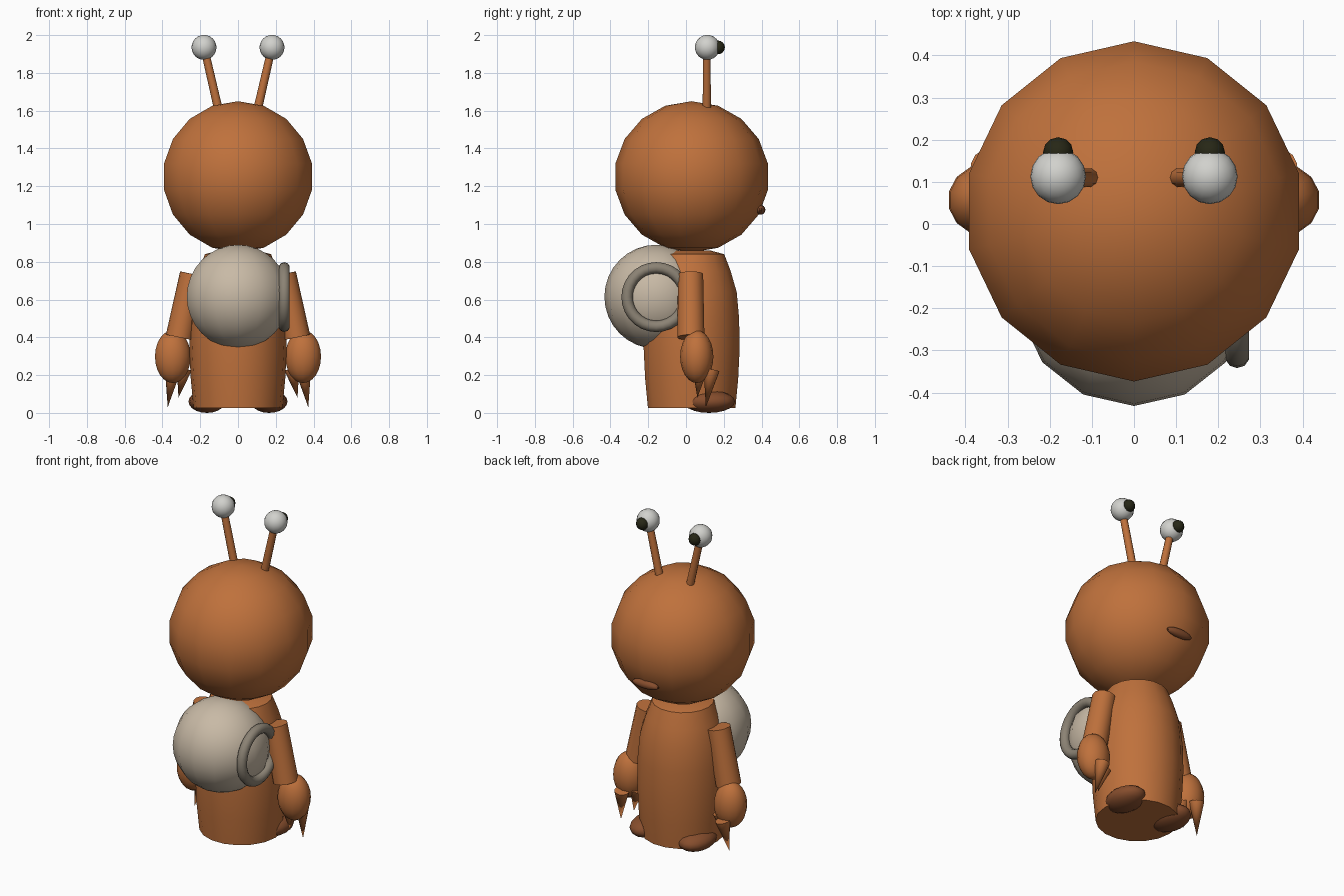
import bpy, bmesh
from math import pi, cos, sin, radians
from mathutils import Vector, Matrix

cube = bpy.data.objects.get("Cube")
if cube:
    bpy.data.objects.remove(cube)


def material(name, rgb):
    m = bpy.data.materials.new(name)
    m.use_nodes = True
    m.diffuse_color = (*rgb, 1)
    m.node_tree.nodes["Principled BSDF"].inputs["Base Color"].default_value = (*rgb, 1)
    return m


ORANGE = material("orange_skin", (0.52, 0.165, 0.045))
BROWN = material("dark_brown", (0.24, 0.075, 0.026))
SHELL = material("shell_beige", (0.58, 0.49, 0.38))
RIM = material("rim_grey", (0.26, 0.225, 0.175))
WHITE = material("eye_white", (0.64, 0.64, 0.61))
BLACK = material("pupil_black", (0.02, 0.02, 0.008))


def finish(bm, name, mat):
    bmesh.ops.recalc_face_normals(bm, faces=bm.faces)
    mesh = bpy.data.meshes.new(name)
    bm.to_mesh(mesh)
    bm.free()
    mesh.materials.append(mat)
    ob = bpy.data.objects.new(name, mesh)
    bpy.context.collection.objects.link(ob)
    bpy.ops.object.select_all(action='DESELECT')
    ob.select_set(True)
    bpy.context.view_layer.objects.active = ob
    bpy.ops.object.shade_smooth_by_angle(angle=radians(40))
    return ob


def ball(name, mat, centre, radii, segments=14, rings=9):
    bm = bmesh.new()
    bmesh.ops.create_uvsphere(bm, u_segments=segments, v_segments=rings, radius=1)
    bm.transform(Matrix.Translation(centre) @ Matrix.Diagonal((*radii, 1)))
    return finish(bm, name, mat)


def rod(name, mat, start, end, r1, r2, segments=14):
    """Cylinder or cone between two points."""
    a, b = Vector(start), Vector(end)
    turn = (b - a).to_track_quat('Z', 'Y').to_matrix().to_4x4()
    bm = bmesh.new()
    bmesh.ops.create_cone(bm, cap_ends=True, segments=segments, radius1=r1, radius2=r2,
                          depth=(b - a).length,
                          matrix=Matrix.Translation((a + b) / 2) @ turn)
    return finish(bm, name, mat)


def lathe(name, mat, profile, y, segments=18):
    """Stack of rings around a vertical axis, closed at both ends."""
    bm = bmesh.new()
    rings = [[bm.verts.new((r * cos(2 * pi * i / segments),
                            y + r * sin(2 * pi * i / segments), z))
              for i in range(segments)] for r, z in profile]
    for low, high in zip(rings, rings[1:]):
        for i in range(segments):
            j = (i + 1) % segments
            bm.faces.new((low[i], low[j], high[j], high[i]))
    bm.faces.new(rings[0][::-1])
    bm.faces.new(rings[-1])
    return finish(bm, name, mat)


# Head, mouth and body
ball("head", ORANGE, (0, 0.03, 1.25), (0.408, 0.41, 0.4))
ball("mouth", BROWN, (0, 0.395, 1.075), (0.09, 0.025, 0.026))
lathe("body", ORANGE, [(0.235, 0.025), (0.25, 0.18), (0.258, 0.34), (0.255, 0.5),
                       (0.242, 0.64), (0.21, 0.75), (0.175, 0.84), (0.1, 0.86)], 0.03)

# Shell with a ring on its left side only
ball("shell", SHELL, (0, -0.157, 0.615), (0.278, 0.275, 0.275), 14, 16)
bpy.ops.mesh.primitive_torus_add(location=(0.245, -0.157, 0.613), rotation=(0, pi / 2, 0),
                                 major_radius=0.155, minor_radius=0.03,
                                 major_segments=28, minor_segments=10)
ring = bpy.context.object
ring.name = "shell_ring"
ring.data.materials.append(RIM)
bpy.ops.object.shade_smooth_by_angle(angle=radians(60))

# Mirrored parts
for side, s in (("left", 1), ("right", -1)):
    rod(side + "_eye_stalk", ORANGE, (s * 0.1, 0.11, 1.59), (s * 0.176, 0.11, 1.92),
        0.023, 0.021, 10)
    ball(side + "_eye", WHITE, (s * 0.18, 0.113, 1.935), (0.066, 0.066, 0.066), 16, 12)
    ball(side + "_pupil", BLACK, (s * 0.18, 0.17, 1.935), (0.036, 0.036, 0.036), 12, 8)
    rod(side + "_arm", ORANGE, (s * 0.31, 0.026, 0.4), (s * 0.24, 0.024, 0.735), 0.073, 0.068)
    ball(side + "_hand", ORANGE, (s * 0.345, 0.057, 0.298), (0.097, 0.088, 0.14), 14, 12)
    rod(side + "_outer_claw", ORANGE, (s * 0.345, 0.135, 0.225), (s * 0.372, 0.105, 0.03),
        0.043, 0, 12)
    rod(side + "_inner_claw", ORANGE, (s * 0.285, 0.075, 0.23), (s * 0.315, 0.06, 0.08),
        0.04, 0, 12)
    ball(side + "_foot", BROWN, (s * 0.165, 0.122, 0.06), (0.097, 0.137, 0.06), 16, 10)
